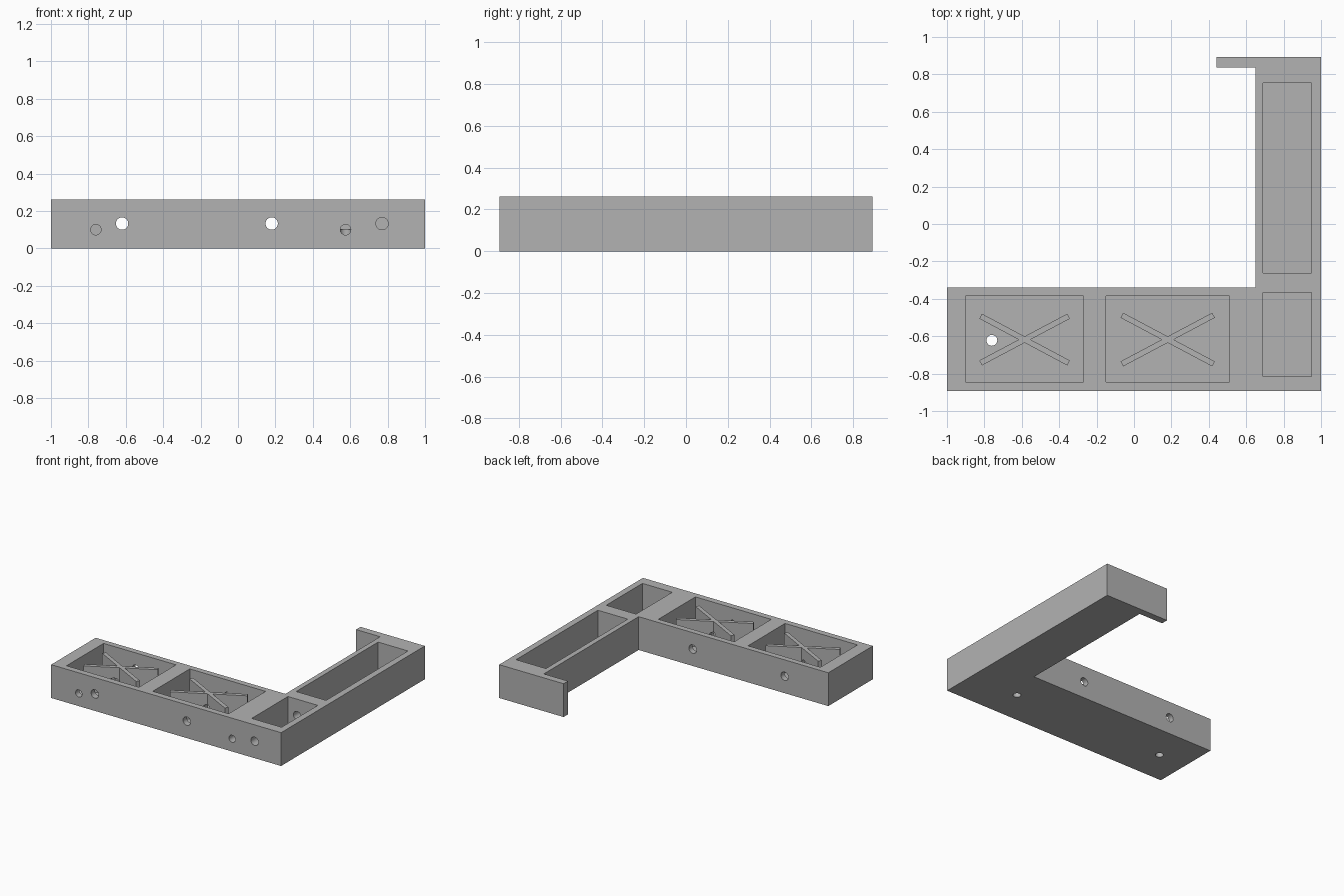
import bpy, bmesh, math
from mathutils import Matrix

cube = bpy.data.objects.get("Cube")
if cube:
    bpy.data.objects.remove(cube, do_unlink=True)

HEIGHT, FLOOR, END = 0.262, 0.045, 0.893

grey = bpy.data.materials.new("plain_grey")
grey.use_nodes = True
COLOUR = (0.45, 0.45, 0.45, 1)
grey.diffuse_color = COLOUR
for node in grey.node_tree.nodes:
    if node.type == 'BSDF_PRINCIPLED':
        node.inputs["Base Color"].default_value = COLOUR


def make_object(name, bm):
    bmesh.ops.recalc_face_normals(bm, faces=bm.faces)
    mesh = bpy.data.meshes.new(name)
    bm.to_mesh(mesh)
    bm.free()
    mesh.materials.append(grey)
    obj = bpy.data.objects.new(name, mesh)
    bpy.context.collection.objects.link(obj)
    return obj


def prism(name, outline, z0, z1):
    bm = bmesh.new()
    face = bm.faces.new([bm.verts.new((x, y, z0)) for x, y in outline])
    ext = bmesh.ops.extrude_face_region(bm, geom=[face])
    verts = [v for v in ext["geom"] if isinstance(v, bmesh.types.BMVert)]
    bmesh.ops.translate(bm, verts=verts, vec=(0, 0, z1 - z0))
    return make_object(name, bm)


def box(name, x0, x1, y0, y1, z0, z1):
    return prism(name, [(x0, y0), (x1, y0), (x1, y1), (x0, y1)], z0, z1)


def drill(name, radius, start, end, axis):
    # cylinder from start to end, along y or z
    mid = [(a + b) / 2 for a, b in zip(start, end)]
    depth = sum(abs(a - b) for a, b in zip(start, end))
    turn = Matrix.Rotation(math.pi / 2, 4, 'X') if axis == 'Y' else Matrix()
    bm = bmesh.new()
    bmesh.ops.create_cone(bm, cap_ends=True, segments=32, radius1=radius,
                          radius2=radius, depth=depth,
                          matrix=Matrix.Translation(mid) @ turn)
    return make_object(name, bm)


def combine(target, tool, operation):
    # apply a boolean, then discard the helper
    tool.hide_render = True
    mod = target.modifiers.new("combine", 'BOOLEAN')
    mod.operation, mod.solver, mod.object = operation, 'EXACT', tool
    bpy.context.view_layer.objects.active = target
    bpy.ops.object.modifier_apply(modifier=mod.name)
    bpy.data.objects.remove(tool, do_unlink=True)


# L-shaped frame with a hooked lip at the end of the arm
frame = prism("frame", [(-1, -END), (1, -END), (1, END), (0.44, END),
                        (0.44, 0.838), (0.65, 0.838), (0.65, -0.34),
                        (-1, -0.34)], 0, HEIGHT)

# Open-topped pockets
for x0, x1, y0, y1 in [(-0.9, -0.27, -0.845, -0.385),
                       (-0.15, 0.51, -0.845, -0.385),
                       (0.69, 0.95, -0.815, -0.365),
                       (0.69, 0.95, -0.262, 0.755)]:
    combine(frame, box("pocket", x0, x1, y0, y1, FLOOR, 0.4), 'DIFFERENCE')


# Crossed ribs standing in the two wide pockets
def cross(cx, cy, dx, dy):
    length, angle = math.hypot(dx, dy), math.atan2(dy, dx)
    bars = []
    for turn in (angle, -angle):
        bar = box("cross_rib", -length, length, -0.015, 0.015, FLOOR - 0.01, 0.25)
        bar.data.transform(Matrix.Translation((cx, cy, 0))
                           @ Matrix.Rotation(turn, 4, 'Z'))
        bars.append(bar)
    combine(bars[0], bars[1], 'UNION')
    return bars[0]


for args in [(-0.585, -0.618, 0.235, 0.125), (0.18, -0.618, 0.245, 0.13)]:
    combine(frame, cross(*args), 'UNION')

# Long bores from the front: two right through, one into the arm pocket
for x, stop in [(-0.62, -0.2), (0.18, -0.2), (0.77, -0.2)]:
    combine(frame, drill("bore", 0.033, (x, -1, 0.133), (x, stop, 0.133), 'Y'),
            'DIFFERENCE')

# Narrower front holes, each meeting a hole from underneath
for x in (-0.76, 0.575):
    combine(frame, drill("front_hole", 0.028, (x, -1, 0.1), (x, -0.62, 0.1), 'Y'),
            'DIFFERENCE')
    combine(frame, drill("base_hole", 0.029, (x, -0.622, -0.1), (x, -0.622, 0.1), 'Z'),
            'DIFFERENCE')

# Smooth bores, crisp edges
bpy.ops.object.select_all(action='DESELECT')
frame.select_set(True)
bpy.context.view_layer.objects.active = frame
bpy.ops.object.shade_smooth_by_angle(angle=math.radians(30))
